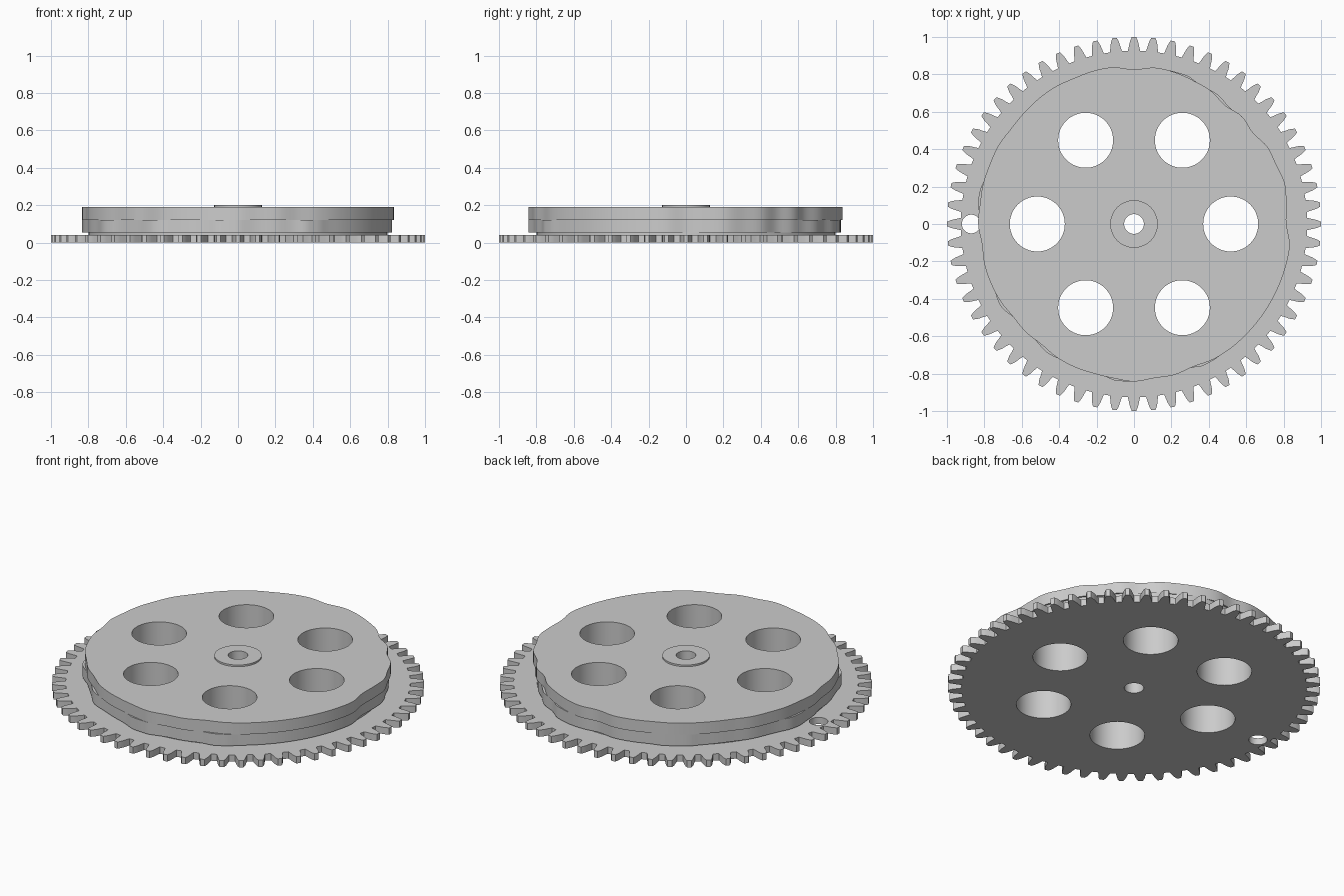
import bpy
import math

cube = bpy.data.objects.get("Cube")
if cube:
    bpy.data.objects.remove(cube, do_unlink=True)

grey = bpy.data.materials.new("plain grey")
grey.use_nodes = True
GREY = (0.6, 0.6, 0.6, 1)
grey.diffuse_color = GREY
grey.node_tree.nodes["Principled BSDF"].inputs["Base Color"].default_value = GREY


def polar(r, a):
    return (r * math.cos(a), r * math.sin(a))


def circle(r, cx=0.0, cy=0.0, n=64):
    return [(cx + x, cy + y) for x, y in (polar(r, math.tau * i / n) for i in range(n))]


def plate(name, outline, holes, z0, z1):
    """Flat plate with holes, made from a filled and extruded outline."""
    curve = bpy.data.curves.new(name, "CURVE")
    curve.dimensions = "2D"
    curve.fill_mode = "BOTH"
    curve.extrude = (z1 - z0) / 2
    for loop in [outline] + holes:
        spline = curve.splines.new("POLY")
        spline.points.add(len(loop) - 1)
        for point, (x, y) in zip(spline.points, loop):
            point.co = (x, y, 0, 1)
        spline.use_cyclic_u = True
    obj = bpy.data.objects.new(name, curve)
    obj.location.z = (z0 + z1) / 2
    bpy.context.collection.objects.link(obj)
    bpy.ops.object.select_all(action="DESELECT")
    obj.select_set(True)
    bpy.context.view_layer.objects.active = obj
    bpy.ops.object.convert(target="MESH")
    obj = bpy.context.view_layer.objects.active
    bpy.ops.object.mode_set(mode="EDIT")
    bpy.ops.mesh.select_all(action="SELECT")
    bpy.ops.mesh.remove_doubles(threshold=0.0001)
    bpy.ops.mesh.normals_make_consistent(inside=False)
    bpy.ops.object.mode_set(mode="OBJECT")
    obj.data.materials.clear()
    obj.data.materials.append(grey)
    bpy.ops.object.shade_smooth_by_angle(angle=math.radians(30))
    return obj


# Shared openings
bore = circle(0.053)
windows = [circle(0.147, *polar(0.517, math.tau * i / 6)) for i in range(6)]

# Toothed wheel outline: half widths in tooth pitches from root to tip
TEETH = 60
pitch = math.tau / TEETH
flank = [(0.926, 0.34), (0.945, 0.285), (0.968, 0.235), (0.985, 0.18), (1.0, 0.11)]
gear = []
for i in range(TEETH):
    gear += [polar(r, (i - w) * pitch) for r, w in flank]
    gear += [polar(r, (i + w) * pitch) for r, w in reversed(flank)]
plate("gear_wheel", gear, [bore, circle(0.05, -0.87)] + windows, 0, 0.04)

# Cam radii above 0.8, in thousandths, at even angles
LOBES = [15, 22, 35, 24, 24, 2, 15, 0, 22, 30, 40, 43, 26, 45, 47, 43,
         46, 42, 36, 32, 38, 34, 35, 30, 33, 20, 28, 28, 25, 15, 18, 12,
         24, 28, 28, 32, 42, 31, 35, 26, 38, 42, 42, 42, 42, 42, 42, 40]
STEPS = 5


def upper_radius(k):
    i, t = divmod(k, STEPS)
    t /= STEPS
    a, b, c, d = (LOBES[(i + j) % len(LOBES)] for j in (-1, 0, 1, 2))
    v = b + t * (c - a + t * (2 * a - 5 * b + 4 * c - d + t * (3 * (b - c) + d - a))) / 2
    return 0.8 + v / 1000


# Lower cam dips under the upper one except at a few bumps (degrees)
BUMPS = [55, 72, 121, 170, 212, 235, 265, 297]


def lower_radius(k):
    deg = 360 * k / (STEPS * len(LOBES))
    rise = max(math.exp(-((deg - b) / 6) ** 2) for b in BUMPS)
    return min(upper_radius(k) - 0.01 + 0.024 * rise, 0.843)


def cam(radius):
    n = STEPS * len(LOBES)
    return [polar(radius(k), math.tau * k / n) for k in range(n)]


plate("spacer_disc", circle(0.8, n=128), [bore] + windows, 0.04, 0.053)
plate("lower_cam", cam(lower_radius), [bore] + windows, 0.053, 0.122)
plate("upper_cam", cam(upper_radius), [bore] + windows, 0.122, 0.19)
plate("hub_ring", circle(0.127), [bore], 0.19, 0.2)
